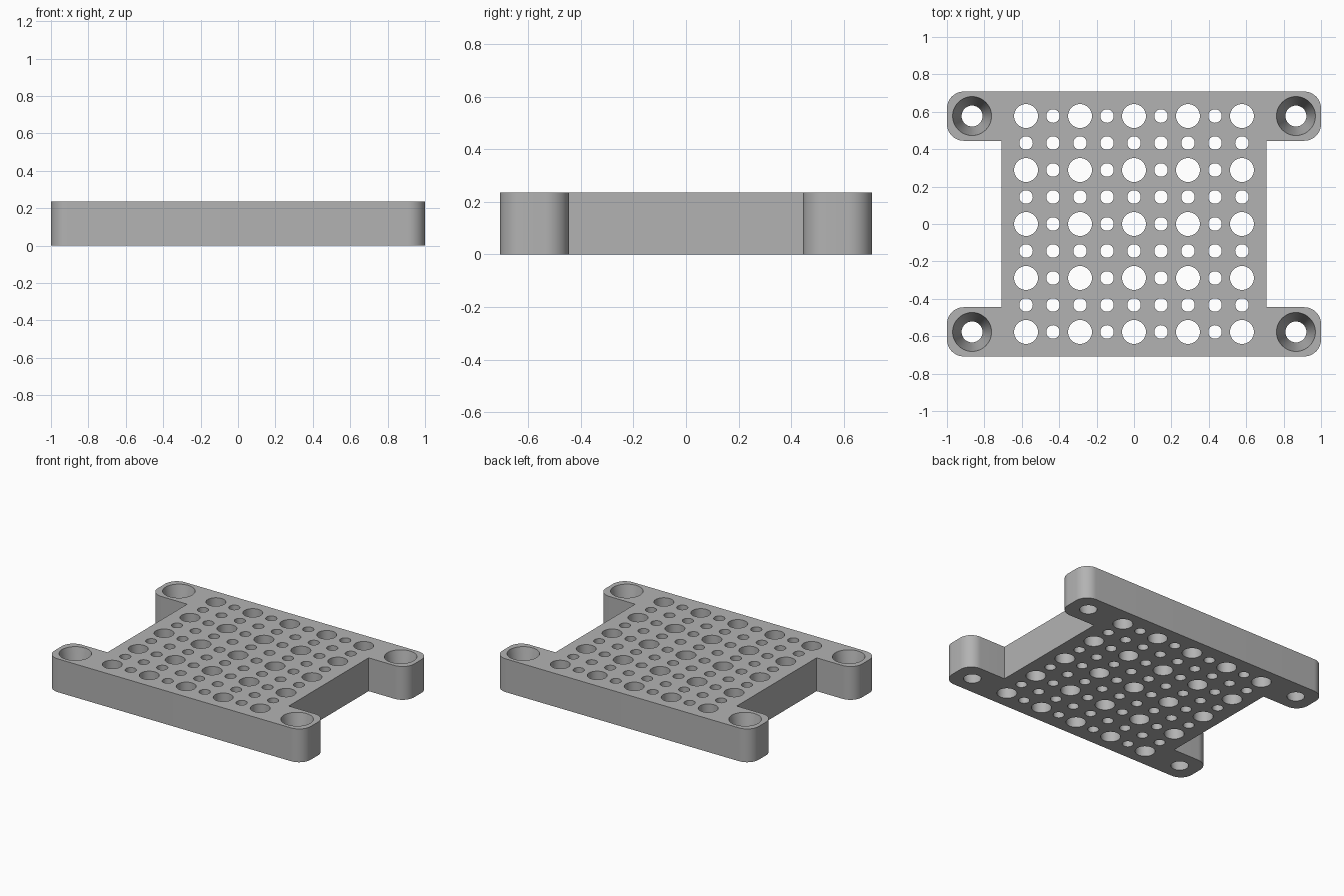
import bpy
import bmesh
from math import sin, cos, pi, radians

if "Cube" in bpy.data.objects:
    bpy.data.objects.remove(bpy.data.objects["Cube"], do_unlink=True)

HEIGHT = 0.235
PITCH = 0.1443          # spacing of the hole grid
ROUND = 0.09            # ear corner radius

gray = bpy.data.materials.new("light_gray")
gray.use_nodes = True
color = (0.45, 0.45, 0.45, 1)
gray.diffuse_color = color
gray.node_tree.nodes["Principled BSDF"].inputs["Base Color"].default_value = color


def arc(x, y, r, start, end, steps):
    """Points along an arc, angles in degrees."""
    angles = [radians(start + (end - start) * i / steps) for i in range(steps + 1)]
    return [(x + r * cos(a), y + r * sin(a)) for a in angles]


def circle(x, y, r, steps):
    return arc(x, y, r, 0, 360, steps)[:-1]


def plate_outline():
    """Square plate with four rounded ears, counter-clockwise."""
    ear_x, ear_out, ear_in, waist = 1.0, 0.708, 0.445, 0.708
    right_back = [(waist, ear_in)]
    right_back += arc(ear_x - ROUND, ear_in + ROUND, ROUND, -90, 0, 12)
    right_back += arc(ear_x - ROUND, ear_out - ROUND, ROUND, 0, 90, 12)
    left_back = [(-x, y) for x, y in reversed(right_back)]
    back = right_back + left_back
    return back + [(-x, -y) for x, y in back]


# Each wall is a pair of matching loops: top and bottom
walls = [(plate_outline(), plate_outline())]

# Grid of alternating large and small through holes
for i in range(-4, 5):
    for j in range(-4, 5):
        large = i % 2 == 0 and j % 2 == 0
        ring = circle(i * PITCH, j * PITCH, 0.064 if large else 0.036, 32)
        walls.append((ring, ring))

# Tapered screw holes in the ears
for sx in (-1, 1):
    for sy in (-1, 1):
        x, y = sx * 6 * PITCH, sy * 4 * PITCH
        walls.append((circle(x, y, 0.104, 48), circle(x, y, 0.056, 48)))

bm = bmesh.new()
top_edges, bottom_edges = [], []


def add_loop(points, z, store):
    verts = [bm.verts.new((x, y, z)) for x, y in points]
    store += [bm.edges.new((verts[k - 1], verts[k])) for k in range(len(verts))]
    return verts


for top_points, bottom_points in walls:
    top = add_loop(top_points, HEIGHT, top_edges)
    bottom = add_loop(bottom_points, 0, bottom_edges)
    for k in range(len(top)):
        bm.faces.new((bottom[k - 1], bottom[k], top[k], top[k - 1]))

# Flat caps between the outline and the holes
for edges, up in ((top_edges, 1), (bottom_edges, -1)):
    bmesh.ops.triangle_fill(bm, edges=edges, use_beauty=True, normal=(0, 0, up))
bmesh.ops.recalc_face_normals(bm, faces=bm.faces)

mesh = bpy.data.meshes.new("perforated_plate")
bm.to_mesh(mesh)
bm.free()
mesh.materials.append(gray)
plate = bpy.data.objects.new("perforated_plate", mesh)
bpy.context.collection.objects.link(plate)

bpy.ops.object.select_all(action="DESELECT")
plate.select_set(True)
bpy.context.view_layer.objects.active = plate
bpy.ops.object.shade_smooth_by_angle(angle=radians(30))
